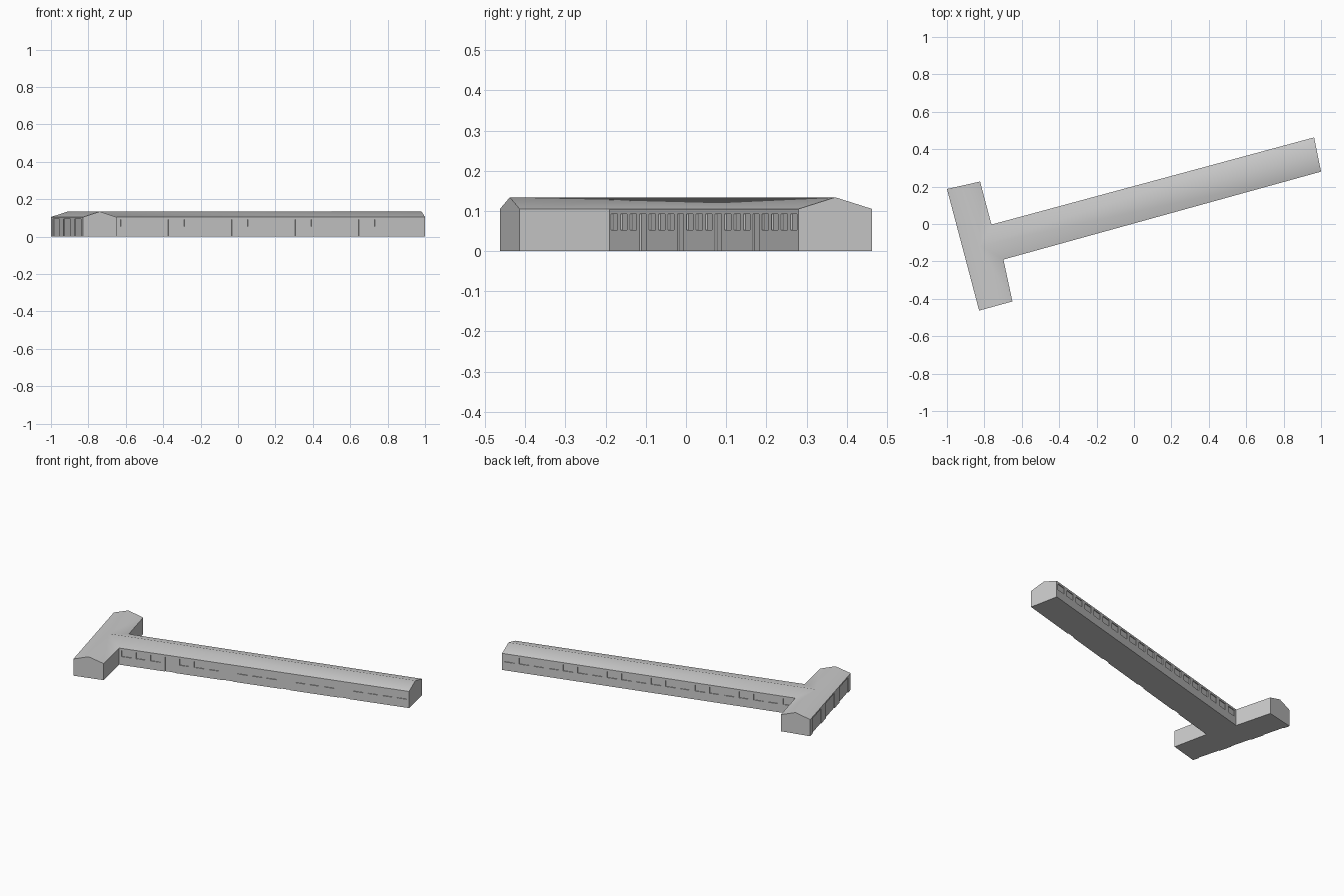
import bpy, bmesh, math
from mathutils import Vector, Matrix

if "Cube" in bpy.data.objects:
    bpy.data.objects.remove(bpy.data.objects["Cube"])

EAVE, RIDGE = 0.105, 0.134

# T-shaped footprint, counter-clockwise
plan = {
    "wn": (-1.0, 0.187), "ws": (-0.828, -0.463),      # head of the T, outer side
    "hs": (-0.65, -0.414), "js": (-0.698, -0.19),     # south arm and inner corner
    "es": (1.0, 0.28), "en": (0.963, 0.463),          # far end of the long wing
    "jn": (-0.762, -0.003), "hn": (-0.823, 0.227),    # inner corner and north arm
}
P = {k: Vector(v) for k, v in plan.items()}
order = ["wn", "ws", "hs", "js", "es", "en", "jn", "hn"]

# Walls and gabled roof
bm = bmesh.new()
base = {k: bm.verts.new((*P[k], 0)) for k in order}
eave = {k: bm.verts.new((*P[k], EAVE)) for k in order}
mid = {
    "n": (P["wn"] + P["hn"]) / 2,
    "s": (P["ws"] + P["hs"]) / 2,
    "e": (P["es"] + P["en"]) / 2,
}
mid["j"] = mid["n"].lerp(mid["s"], 0.5)
ridge = {k: bm.verts.new((*v, RIDGE)) for k, v in mid.items()}
gables = {("ws", "hs"): "s", ("es", "en"): "e", ("hn", "wn"): "n"}
for i, a in enumerate(order):
    b = order[(i + 1) % 8]
    face = [base[a], base[b], eave[b]]
    if (a, b) in gables:
        face.append(ridge[gables[a, b]])
    bm.faces.new(face + [eave[a]])
bm.faces.new([base[k] for k in reversed(order)])
bm.faces.new([eave["wn"], eave["ws"], ridge["s"], ridge["j"], ridge["n"]])
for outer, inner, tip in [("hs", "js", "s"), ("es", "js", "e"),
                          ("en", "jn", "e"), ("hn", "jn", "n")]:
    bm.faces.new([eave[outer], eave[inner], ridge["j"], ridge[tip]])
bmesh.ops.recalc_face_normals(bm, faces=bm.faces)
mesh = bpy.data.meshes.new("building")
bm.to_mesh(mesh)
bm.free()
building = bpy.data.objects.new("building", mesh)
bpy.context.collection.objects.link(building)

# Recessed windows and doors, cut at even slots along a wall
cut = bmesh.new()


def openings(a, b, count, slots, width, z0, z1, depth=0.005):
    d = P[b] - P[a]
    angle = math.atan2(d.y, d.x)
    for i in slots:
        c = P[a] + d * (i + 0.5) / count
        m = (Matrix.Translation((c.x, c.y, (z0 + z1) / 2))
             @ Matrix.Rotation(angle, 4, "Z")
             @ Matrix.Diagonal((width, 2 * depth, z1 - z0, 1)))
        bmesh.ops.create_cube(cut, size=1, matrix=m)


doors = [3, 7, 11, 15]
windows = [i for i in range(20) if i not in doors]
openings("js", "es", 20, windows, 0.06, 0.053, 0.092)
openings("js", "es", 20, doors, 0.06, -0.01, 0.092)
openings("en", "jn", 20, range(20), 0.06, 0.053, 0.092)
openings("wn", "ws", 3, range(3), 0.14, -0.01, 0.095)

cut_mesh = bpy.data.meshes.new("opening_cutter")
cut.to_mesh(cut_mesh)
cut.free()
cutter = bpy.data.objects.new("opening_cutter", cut_mesh)
cutter.hide_render = True
bpy.context.collection.objects.link(cutter)

mod = building.modifiers.new("openings", "BOOLEAN")
mod.operation = "DIFFERENCE"
mod.solver = "EXACT"
mod.object = cutter
bpy.context.view_layer.objects.active = building
building.select_set(True)
bpy.ops.object.modifier_apply(modifier=mod.name)
bpy.data.objects.remove(cutter)

# Soft ridge, crisp eaves and openings
bpy.ops.object.shade_smooth_by_angle(angle=math.radians(40))
